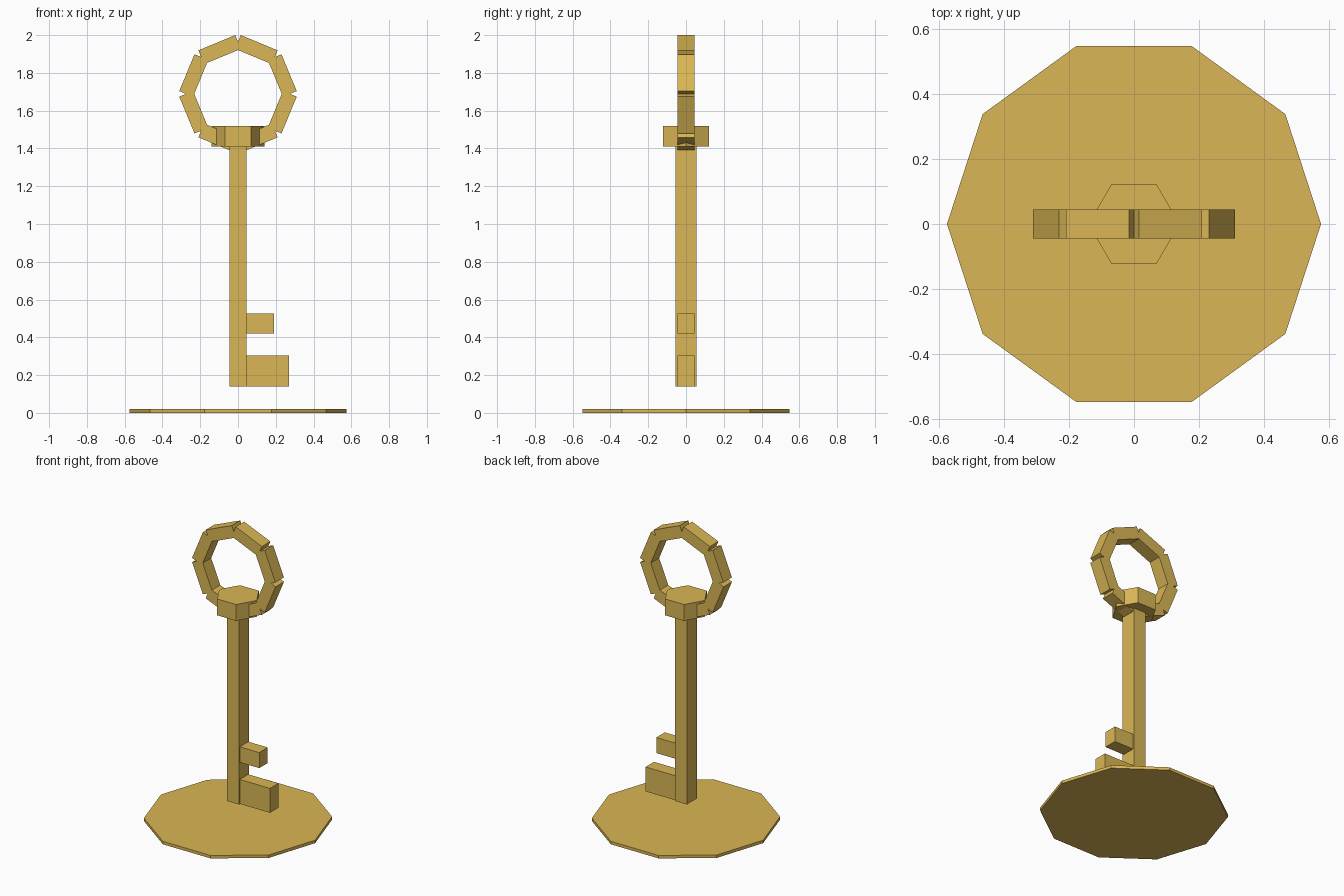
import bpy
import math

if "Cube" in bpy.data.objects:
    bpy.data.objects.remove(bpy.data.objects["Cube"])

gold = bpy.data.materials.new("gold")
gold.diffuse_color = (0.70, 0.47, 0.09, 1)
gold.use_nodes = True
gold.node_tree.nodes["Principled BSDF"].inputs["Base Color"].default_value = gold.diffuse_color


def finish(name):
    ob = bpy.context.object
    ob.name = name
    ob.data.name = name
    ob.data.materials.append(gold)
    return ob


def box(name, x, y, z):
    """Box from (min, max) ranges."""
    c = [(a + b) / 2 for a, b in (x, y, z)]
    bpy.ops.mesh.primitive_cube_add(size=1, location=c)
    ob = finish(name)
    ob.scale = [b - a for a, b in (x, y, z)]
    return ob


def prism(name, sides, radius, z0, z1):
    """Upright prism with a corner on the x axis."""
    bpy.ops.mesh.primitive_cylinder_add(
        vertices=sides, radius=radius, depth=z1 - z0,
        location=(0, 0, (z0 + z1) / 2), rotation=(0, 0, math.pi / 2))
    return finish(name)


# Thin ten-sided base plate, shaft floating above it, six-sided collar
prism("base_plate", 10, 0.575, 0.0, 0.02)
box("shaft", (-0.045, 0.045), (-0.055, 0.055), (0.14, 1.45))
prism("collar", 6, 0.14, 1.41, 1.52)

# Key teeth on the right of the shaft
box("lower_tooth", (0.03, 0.27), (-0.045, 0.045), (0.14, 0.305))
box("upper_tooth", (0.03, 0.19), (-0.045, 0.045), (0.42, 0.525))

# Ring handle of eight overlapping straight blocks
RING_Z, MID, THICK, LENGTH = 1.689, 0.2535, 0.079, 0.211
for i in range(8):
    a = math.radians(22.5 + 45 * i)
    bpy.ops.mesh.primitive_cube_add(
        size=1, rotation=(0, a, 0),
        location=(MID * math.sin(a), 0, RING_Z + MID * math.cos(a)))
    ob = finish(f"ring_block_{i + 1}")
    ob.scale = (LENGTH, 0.09, THICK)
